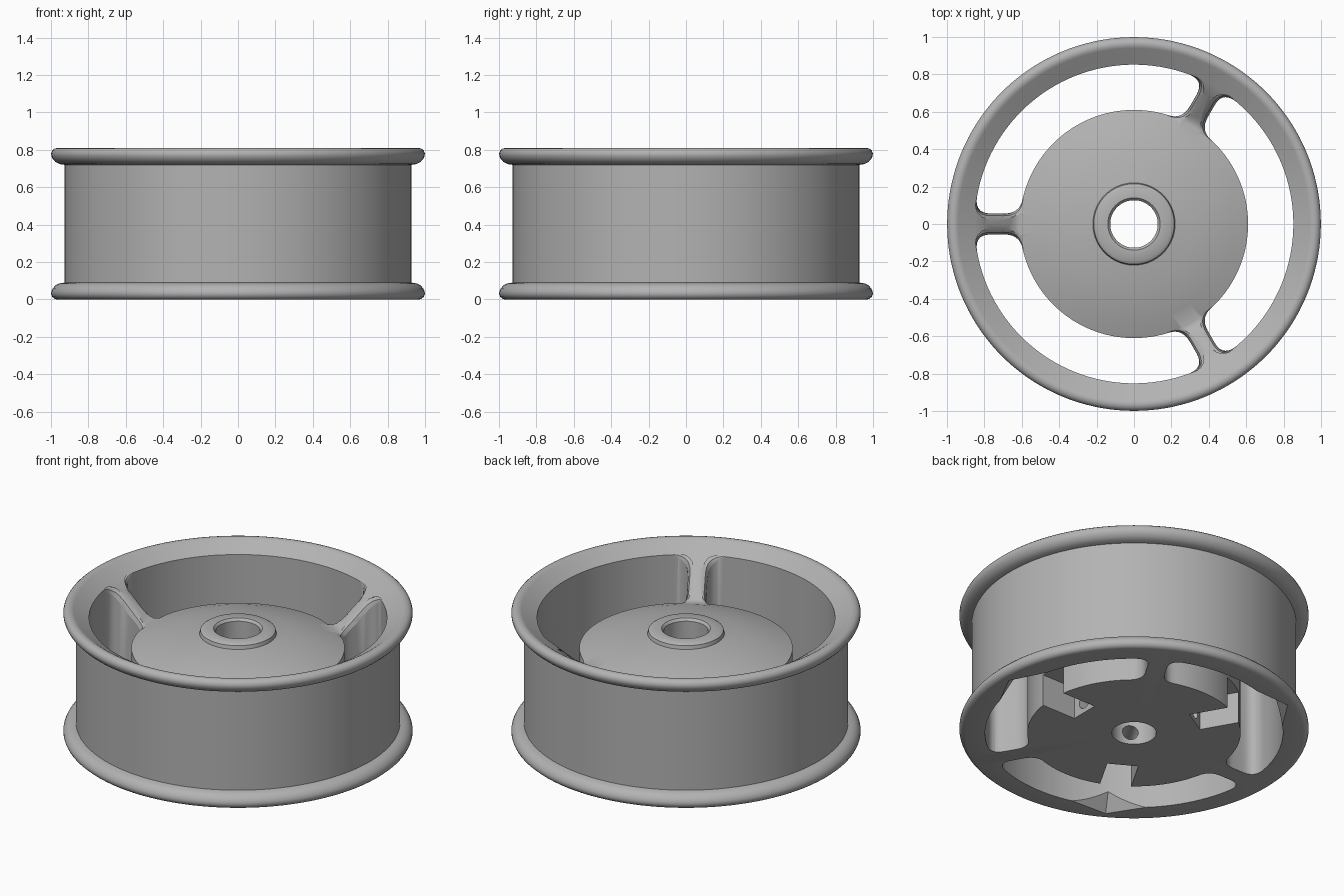
import bpy, bmesh
from math import pi, sin, cos, asin, radians
from mathutils import Matrix, Vector

old = bpy.data.objects.get("Cube")
if old:
    bpy.data.objects.remove(old, do_unlink=True)

STEPS = 144
GAPS = (0, 120, 240)

metal = bpy.data.materials.new("cast grey metal")
metal.use_nodes = True
GREY = (0.45, 0.45, 0.45, 1)
metal.diffuse_color = GREY
metal.node_tree.nodes["Principled BSDF"].inputs["Base Color"].default_value = GREY


def to_object(name, bm):
    bmesh.ops.recalc_face_normals(bm, faces=bm.faces)
    mesh = bpy.data.meshes.new(name)
    bm.to_mesh(mesh)
    bm.free()
    obj = bpy.data.objects.new(name, mesh)
    bpy.context.collection.objects.link(obj)
    return obj


def cutter(name, build):
    """Repeat a shape built along +x three times around the axle."""
    bm = bmesh.new()
    for a in GAPS:
        before = set(bm.verts)
        build(bm)
        new = [v for v in bm.verts if v not in before]
        bmesh.ops.rotate(bm, verts=new, cent=(0, 0, 0),
                         matrix=Matrix.Rotation(radians(a), 3, 'Z'))
    obj = to_object(name, bm)
    obj.hide_render = True
    return obj


def loft(bm, rings):
    """Closed skin through rings of equal size, capped at both ends."""
    loops = [[bm.verts.new(p) for p in ring] for ring in rings]
    n = len(loops[0])
    for a, b in zip(loops, loops[1:]):
        for i in range(n):
            j = (i + 1) % n
            bm.faces.new((a[i], a[j], b[j], b[i]))
    bm.faces.new(loops[0][::-1])
    bm.faces.new(loops[-1])


# Turned body: bore, boss, dome, dished spokes, rim lips and barrel
top_face = [
    (0.42, 0.615), (0.52, 0.588), (0.61, 0.556), (0.635, 0.562), (0.66, 0.58),
    (0.80, 0.71), (0.825, 0.73), (0.855, 0.75), (0.90, 0.775),
]
lip = [
    (0.953, 0.809), (0.968, 0.81), (0.982, 0.806), (0.993, 0.796),
    (0.999, 0.782), (0.998, 0.767), (0.99, 0.75), (0.975, 0.734),
    (0.955, 0.724), (0.928, 0.72),
]
profile = [
    (0.127, 0), (0.127, 0.665), (0.14, 0.68), (0.20, 0.68), (0.215, 0.67),
    (0.22, 0.648), (0.32, 0.635), *top_face, (0.94, 0.802), *lip,
    *[(r, 0.81 - z) for r, z in lip[:0:-1]],
]
bm = bmesh.new()
ring = [bm.verts.new((r, 0, z)) for r, z in profile]
edges = [bm.edges.new((a, b)) for a, b in zip(ring, ring[1:] + ring[:1])]
bmesh.ops.spin(bm, geom=ring + edges, cent=(0, 0, 0), axis=(0, 0, 1),
               angle=2 * pi, steps=STEPS, use_duplicate=False)
bmesh.ops.remove_doubles(bm, verts=bm.verts, dist=0.0005)
wheel = to_object("wheel", bm)

# Outline of the windows between the spokes, with rounded corners
INNER, OUTER, HALF, ROUND = 0.61, 0.852, 0.056, 0.085


def polar(r, a):
    return Vector((r * cos(a), r * sin(a), 0))


def side(r):
    return pi / 3 - asin(HALF / r)


def corner(r, inward, n=7):
    a = polar(r, side(r) - ROUND / r)
    c = polar(r, side(r))
    b = polar(r + inward, side(r + inward))
    return [a * (1 - t) ** 2 + c * 2 * t * (1 - t) + b * t * t
            for t in (i / n for i in range(n + 1))]


def arc(r):
    stop = side(r) - ROUND / r
    return [polar(r, stop * i / 18) for i in range(18)]


spoke_side = corner(OUTER, -ROUND) + corner(INNER, ROUND)[::-1]


def window(bm):
    half = arc(OUTER) + spoke_side + arc(INNER)[::-1]
    outline = half + [Vector((p.x, -p.y, 0)) for p in half[-2:0:-1]]
    loft(bm, [[p + Vector((0, 0, z)) for p in outline] for z in (-0.2, 1.1)])


# Rounded upper edges of the spokes, fading into the rim and the dome
def top_z(r):
    for (r0, z0), (r1, z1) in zip(top_face, top_face[1:]):
        if r0 <= r <= r1:
            return z0 + (z1 - z0) * (r - r0) / (r1 - r0)


def spoke_edges(bm):
    path = [Vector((p.x, p.y, top_z(p.length))) for p in spoke_side]
    last = len(path) - 1
    for s in (-1, 1):
        rings = []
        for i, p in enumerate(path):
            along = (path[min(i + 1, last)] - path[max(i - 1, 0)]).normalized()
            across = along.cross(Vector((0, 0, 1))).normalized()
            up = across.cross(along)
            size = 0.003 + 0.034 * min(1, 4 * i / last, 4 * (last - i) / last)
            star = []
            for k in range(8):
                reach = size * (0.45 if k % 2 else 1)
                q = p + (across * cos(k * pi / 4) + up * sin(k * pi / 4)) * reach
                star.append(Vector((q.x, s * q.y, q.z)))
            rings.append(star)
        loft(bm, rings)


# Slots under the hub, open to the windows
def slot(bm):
    bmesh.ops.create_cube(bm, size=1, matrix=Matrix.Translation((0.535, 0, 0.05))
                          @ Matrix.Diagonal((0.33, 0.18, 0.3, 1)))


# Radial drillings from the bore to the slots
def drilling(bm):
    bmesh.ops.create_cone(bm, cap_ends=True, segments=24, radius1=0.046,
                          radius2=0.046, depth=0.35,
                          matrix=Matrix.Translation((0.26, 0, 0.075))
                          @ Matrix.Rotation(pi / 2, 4, 'Y'))


# Wedge reliefs in the lower rim
def relief(bm):
    wings = [Vector((0, 0, 0))] + [Vector((-0.085, s * 0.33, -0.1)) for s in (1, -1)]
    loft(bm, [[end + w for w in wings]
              for end in (Vector((0.765, 0, 0.2)), Vector((1.02, 0, -0.1)))])


cutters = [
    cutter("window_cutter", window),
    cutter("spoke_edge_cutter", spoke_edges),
    cutter("slot_cutter", slot),
    cutter("drilling_cutter", drilling),
    cutter("relief_cutter", relief),
]
for c in cutters:
    mod = wheel.modifiers.new(c.name, 'BOOLEAN')
    mod.operation = 'DIFFERENCE'
    mod.solver = 'EXACT'
    mod.object = c

# Apply the cuts and drop the cutters
graph = bpy.context.evaluated_depsgraph_get()
result = bpy.data.meshes.new_from_object(wheel.evaluated_get(graph))
wheel.modifiers.clear()
wheel.data = result
for c in cutters:
    bpy.data.objects.remove(c, do_unlink=True)

wheel.data.materials.clear()
wheel.data.materials.append(metal)
for p in wheel.data.polygons:
    p.material_index = 0
for o in bpy.context.selected_objects:
    o.select_set(False)
wheel.select_set(True)
bpy.context.view_layer.objects.active = wheel
bpy.ops.object.shade_smooth_by_angle(angle=radians(36))
